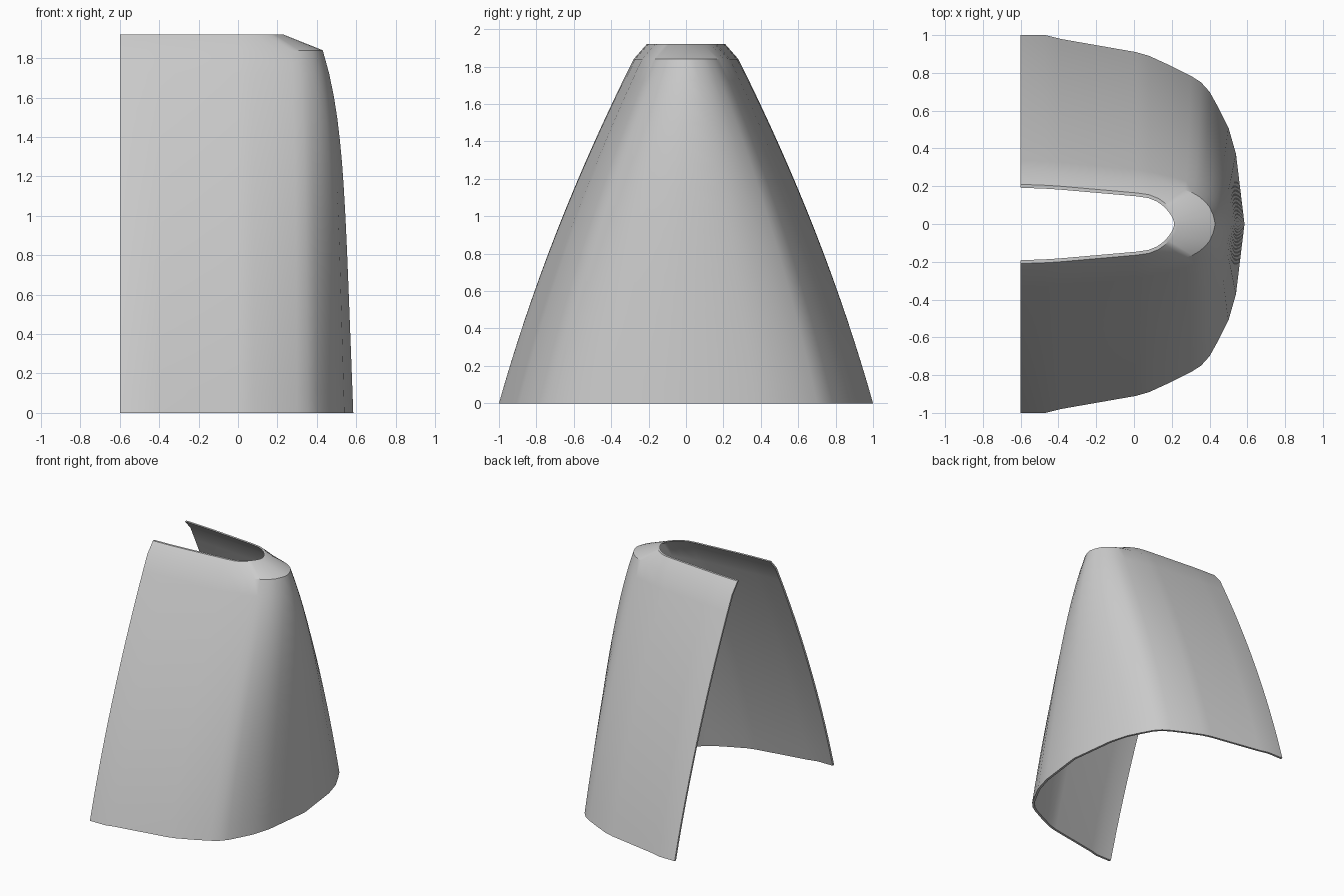
import bpy, bmesh, math
from mathutils import Vector

cube = bpy.data.objects.get("Cube")
if cube:
    bpy.data.objects.remove(cube)

WALL = 0.018
SHOULDER_Z, TOP_Z = 1.84, 1.92
STEPS = 16

# Half outlines from the open edge round to the nose
base = [(-.6, 1), (-.47, 1), (-.39, .98), (.01, .91), (.08, .89), (.2, .835), (.3, .785),
        (.355, .75), (.4, .7), (.45, .61), (.5, .51), (.54, .37), (.585, 0)]
shoulder = [(-.6, .28), (-.47, .275), (-.39, .27), (.01, .235), (.08, .225), (.2, .2), (.27, .18),
            (.31, .165), (.345, .145), (.375, .12), (.4, .09), (.42, .045), (.43, 0)]
rim = [(-.6, .21), (-.47, .205), (-.39, .2), (.01, .165), (.08, .155), (.13, .135), (.165, .11),
       (.185, .09), (.2, .073), (.212, .055), (.222, .036), (.228, .018), (.23, 0)]


def whole(half):
    """Mirror a half outline across y = 0."""
    return [Vector(p) for p in half] + [Vector((x, -y)) for x, y in half[-2::-1]]


def inset(line):
    """Offset an outline inwards by the wall thickness."""
    result = []
    for i, p in enumerate(line):
        d = (line[min(i + 1, len(line) - 1)] - line[max(i - 1, 0)]).normalized()
        q = p + WALL * Vector((d.y, -d.x))
        if i in (0, len(line) - 1):
            q.x = p.x
        result.append(q)
    return result


# Bulging wall levels up to the shoulder, then the sloped rim
levels = []
for k in range(STEPS + 1):
    s = k / STEPS
    fx = .45 * s + .55 * s ** 6
    fy = s - .28 * s * (1 - s)
    half = [(a[0] + (b[0] - a[0]) * fx, a[1] + (b[1] - a[1]) * fy) for a, b in zip(base, shoulder)]
    levels.append((whole(half), SHOULDER_Z * s))
levels.append((whole(rim), TOP_Z))

# Closed loop of outer and inner outline at every level, lofted
bm = bmesh.new()
loops = []
for line, z in levels:
    ring = line + inset(line)[::-1]
    loops.append([bm.verts.new((p.x, p.y, z)) for p in ring])
n = len(loops[0])
for lower, upper in zip(loops, loops[1:]):
    for i in range(n):
        j = (i + 1) % n
        bm.faces.new((lower[i], lower[j], upper[j], upper[i]))
for loop in (loops[0], loops[-1]):
    for i in range(n // 2 - 1):
        bm.faces.new((loop[i], loop[i + 1], loop[n - 2 - i], loop[n - 1 - i]))
bmesh.ops.recalc_face_normals(bm, faces=bm.faces)

mesh = bpy.data.meshes.new("cowling_shell")
bm.to_mesh(mesh)
bm.free()
shell = bpy.data.objects.new("cowling_shell", mesh)
bpy.context.collection.objects.link(shell)

# Plain grey finish
grey = bpy.data.materials.new("light_grey")
grey.use_nodes = True
colour = (.6, .6, .6, 1)
grey.diffuse_color = colour
grey.node_tree.nodes["Principled BSDF"].inputs["Base Color"].default_value = colour
mesh.materials.append(grey)

bpy.ops.object.select_all(action='DESELECT')
shell.select_set(True)
bpy.context.view_layer.objects.active = shell
bpy.ops.object.shade_smooth_by_angle(angle=math.radians(32))
